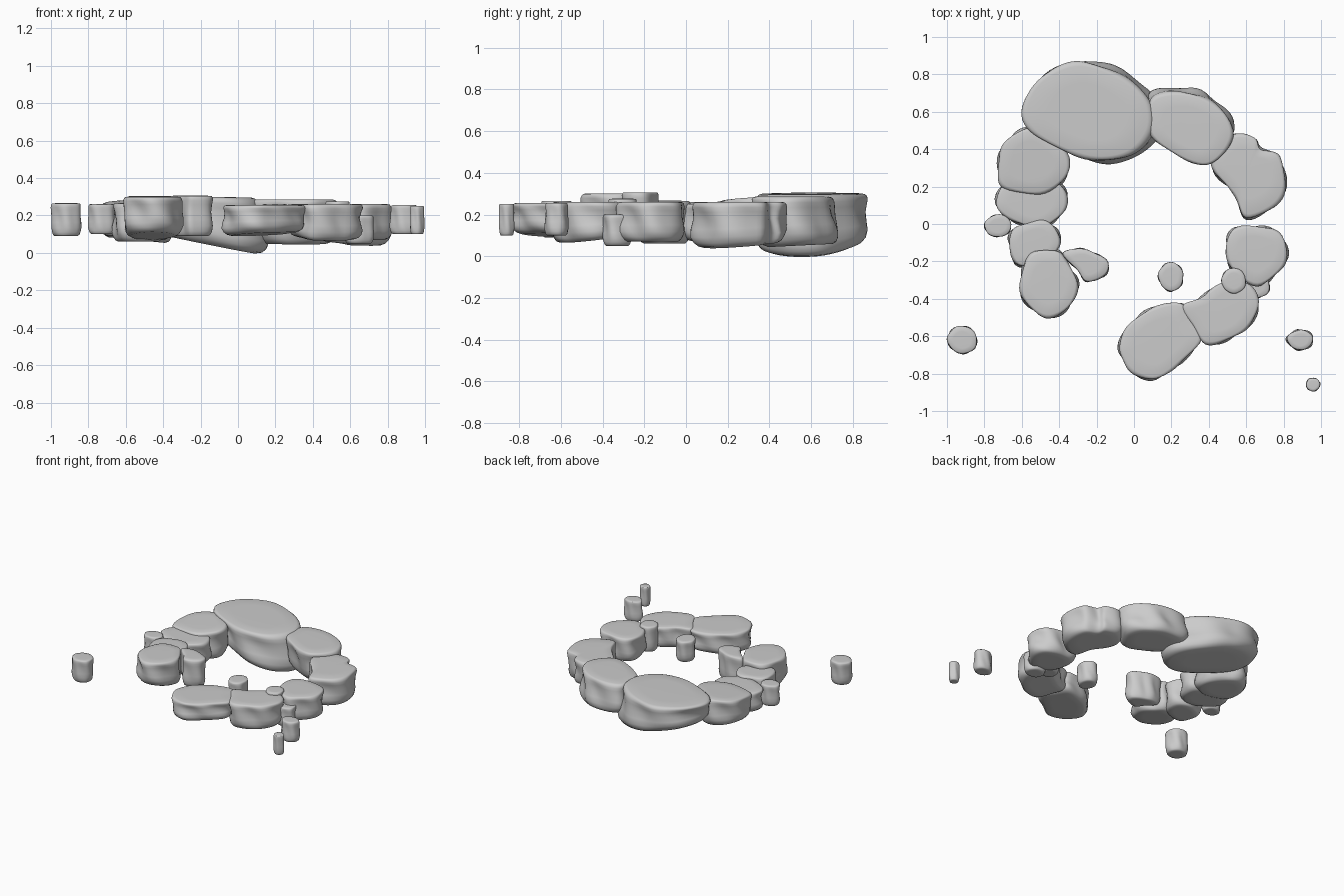
import bpy, bmesh, math, random
from mathutils import Vector

if "Cube" in bpy.data.objects:
    bpy.data.objects.remove(bpy.data.objects["Cube"])

random.seed(4)

# side profile: (height fraction, outline scale)
PROFILE = [(0, .5), (0, .78), (.04, .88), (.12, .95), (.25, 1.0), (.42, .985),
           (.6, .96), (.78, .98), (.88, 1.0), (.95, .99), (.985, .955), (1, .91), (1.005, .6)]


def smooth_loop(pts, n=6):
    """Closed Catmull-Rom curve through the outline points."""
    out, k = [], len(pts)
    for i in range(k):
        a, b, c, d = (Vector(pts[(i + j) % k]) for j in (-1, 0, 1, 2))
        for s in range(n):
            t = s / n
            out.append(0.5 * (2 * b + (c - a) * t + (2 * a - 5 * b + 4 * c - d) * t * t
                              + (3 * b - a - 3 * c + d) * t ** 3))
    return out


def rock(name, pts, z0, z1, tilt=(0, 0), shift=(0, 0), flare=1.0, top_tilt=(0, 0), wob=.012):
    """Loft a rounded stone; tilt slopes the underside, shift slides it sideways."""
    loop = smooth_loop(pts)
    c = sum(loop, Vector((0, 0))) / len(loop)
    ph = random.uniform(0, 6)
    bm = bmesh.new()

    def vert(p, t, s):
        low = 1 - t
        q = (p - c) * s * (1 + (flare - 1) * low)
        ang = math.atan2(q.y, q.x)
        q = q * (1 + wob / max(q.length, .1) * math.sin(5 * ang + ph + 3 * t) * 4 * t * low)
        q = q + Vector(shift) * low
        zb = z0 + q.dot(Vector(tilt))
        zt = z1 + q.dot(Vector(top_tilt))
        return bm.verts.new((c.x + q.x, c.y + q.y, zb + (zt - zb) * t))

    rings = [[vert(p, t, s) for p in loop] for t, s in PROFILE]
    n = len(loop)
    for a, b in zip(rings, rings[1:]):
        for i in range(n):
            j = (i + 1) % n
            bm.faces.new((a[i], a[j], b[j], b[i]))
    for ring, t in ((rings[0], 0), (rings[-1], 1.005)):
        m = vert(c, t, 0)
        for i in range(n):
            bm.faces.new((ring[i], ring[(i + 1) % n], m))
    bmesh.ops.recalc_face_normals(bm, faces=bm.faces)
    for f in bm.faces:
        f.smooth = True
    me = bpy.data.meshes.new(name)
    bm.to_mesh(me)
    bm.free()
    bpy.context.collection.objects.link(bpy.data.objects.new(name, me))


def pebble(name, x, y, rx, ry, z0, z1, **kw):
    """Small stone from an irregular ring of seven points."""
    pts = []
    for i in range(7):
        a, r = i * math.tau / 7 + .3, random.uniform(.92, 1.06)
        pts.append((x + rx * r * math.cos(a), y + ry * r * math.sin(a)))
    rock(name, pts, z0, z1, wob=.006, **kw)


# back arc
rock("large_back_stone", [(-.6, .62), (-.52, .77), (-.35, .86), (-.2, .85), (-.02, .76), (.09, .64),
     (.09, .49), (-.02, .37), (-.2, .34), (-.4, .4), (-.56, .5)], .065, .3,
     tilt=(-.2, .02), shift=(.05, .0), flare=1.06, top_tilt=(-.015, 0))
rock("back_right_stone", [(.08, .49), (.08, .65), (.17, .7), (.33, .69), (.48, .6), (.53, .48),
     (.47, .36), (.37, .31), (.2, .38)], .05, .285, shift=(0, .04), tilt=(0, .05))
rock("right_upper_stone", [(.42, .38), (.5, .46), (.57, .48), (.65, .46), (.68, .4), (.78, .36),
     (.81, .2), (.75, .09), (.6, .03), (.54, .15), (.43, .28)], .055, .26, tilt=(-.05, .07))

# right and front arc
rock("right_lower_stone", [(.49, -.12), (.53, -.03), (.65, -.01), (.78, -.05), (.82, -.15),
     (.78, -.25), (.66, -.33), (.53, -.25)], .07, .26)
pebble("right_low_wedge", .65, -.33, .08, .07, .05, .2)
pebble("right_gap_pebble", .535, -.3, .065, .07, .08, .275)
rock("front_right_stone", [(.26, -.44), (.36, -.39), (.5, -.3), (.62, -.33), (.67, -.43),
     (.61, -.55), (.5, -.62), (.38, -.64), (.31, -.54)], .08, .26, tilt=(-.05, .12))
rock("front_stone", [(-.08, -.65), (-.02, -.53), (.1, -.45), (.25, -.42), (.31, -.51), (.36, -.62),
     (.25, -.74), (.12, -.83), (0, -.8), (-.06, -.73)], .1, .255, tilt=(.06, -.05))

# left arc
rock("left_upper_stone", [(-.73, .28), (-.7, .42), (-.61, .5), (-.5, .5), (-.36, .38), (-.36, .25),
     (-.5, .16), (-.69, .19)], .07, .275, tilt=(-.1, 0), top_tilt=(.04, .06))
rock("left_middle_stone", [(-.74, .1), (-.69, .21), (-.52, .26), (-.38, .2), (-.37, .07),
     (-.5, -.02), (-.65, .02)], .08, .25, tilt=(-.08, 0))
rock("left_lower_stone", [(-.67, -.1), (-.63, -.02), (-.5, .02), (-.42, -.02), (-.4, -.12),
     (-.49, -.21), (-.62, -.22)], .06, .265)
rock("left_front_stone", [(-.61, -.3), (-.55, -.16), (-.42, -.14), (-.36, -.2), (-.3, -.32),
     (-.35, -.45), (-.47, -.5), (-.58, -.42)], .09, .3, tilt=(0, -.15))
rock("left_inner_stone", [(-.38, -.16), (-.3, -.13), (-.22, -.15), (-.14, -.2), (-.15, -.27),
     (-.25, -.31), (-.3, -.25)], .09, .305, wob=.006)

# loose pebbles
pebble("centre_pebble", .195, -.28, .068, .078, .1, .26)
pebble("left_edge_pebble", -.725, -.01, .072, .06, .1, .26)
pebble("far_left_pebble", -.918, -.62, .08, .08, .09, .265)
pebble("far_right_pebble", .89, -.62, .068, .055, .1, .255, flare=1.1)
pebble("far_corner_pebble", .958, -.858, .04, .036, .1, .25)
